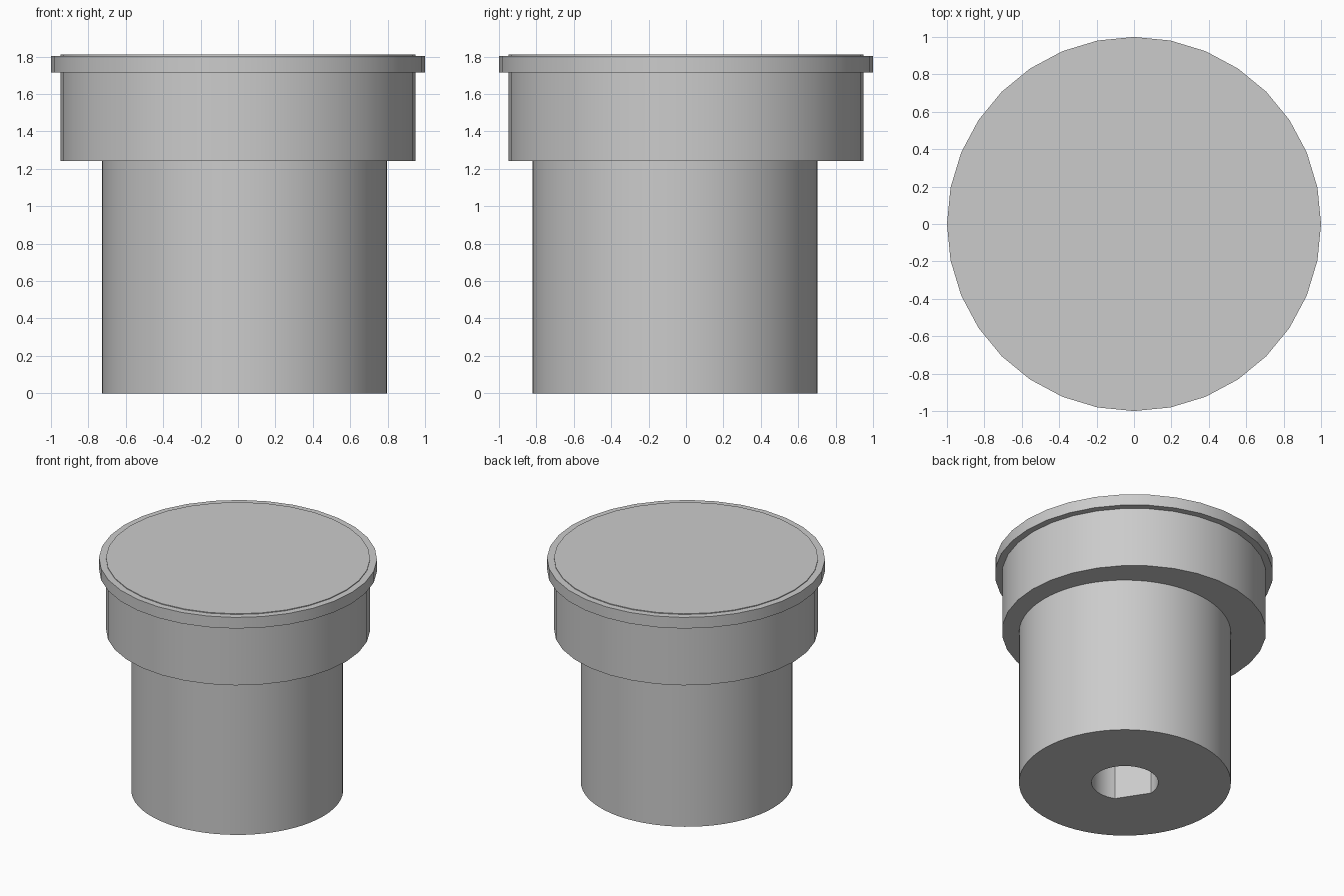
import bpy
import bmesh
from math import cos, sin, pi, radians, acos

cube = bpy.data.objects.get("Cube")
if cube:
    bpy.data.objects.remove(cube, do_unlink=True)

grey = bpy.data.materials.new("light grey")
grey.use_nodes = True
colour = (0.6, 0.6, 0.6, 1)
grey.diffuse_color = colour
grey.node_tree.nodes["Principled BSDF"].inputs["Base Color"].default_value = colour

STEM_X, STEM_Y = 0.035, -0.06
COLLAR_Z, CAP_Z, RIM_Z, TOP_Z = 1.242, 1.716, 1.804, 1.81


def circle(radius, sides):
    return [(radius * cos(2 * pi * i / sides), radius * sin(2 * pi * i / sides))
            for i in range(sides)]


def stack(name, sections, x=0, y=0):
    """Solid skinned through (outline, z) sections with equal point counts."""
    bm = bmesh.new()
    rings = [[bm.verts.new((px + x, py + y, z)) for px, py in outline]
             for outline, z in sections]
    count = len(rings[0])
    for low, high in zip(rings, rings[1:]):
        for i in range(count):
            j = (i + 1) % count
            bm.faces.new((low[i], low[j], high[j], high[i]))
    bm.faces.new(rings[0][::-1])
    bm.faces.new(rings[-1])
    mesh = bpy.data.meshes.new(name)
    bm.to_mesh(mesh)
    bm.free()
    mesh.materials.append(grey)
    obj = bpy.data.objects.new(name, mesh)
    bpy.context.collection.objects.link(obj)
    return obj


def activate(obj):
    bpy.ops.object.select_all(action="DESELECT")
    obj.select_set(True)
    bpy.context.view_layer.objects.active = obj


# Offset stem, wide collar, and flanged cap with a thin raised top
stem = stack("stem", [(circle(0.762, 64), 0), (circle(0.762, 64), COLLAR_Z)],
             STEM_X, STEM_Y)
collar = stack("collar", [(circle(0.95, 32), COLLAR_Z), (circle(0.95, 32), CAP_Z)])
cap = stack("cap", [(circle(1, 32), CAP_Z), (circle(1, 32), RIM_Z),
                    (circle(0.95, 32), RIM_Z), (circle(0.95, 32), TOP_Z)])

# D-shaped shaft bore: an arc closed by one flat
bore_radius, flat_distance, flat_angle = 0.24, 0.198, radians(213)
half = acos(flat_distance / bore_radius)
steps = 40
outline = []
for i in range(steps + 1):
    a = flat_angle + half + (2 * pi - 2 * half) * i / steps
    outline.append((bore_radius * cos(a), bore_radius * sin(a)))
cutter = stack("bore_cutter", [(outline, -0.1), (outline, 1.79)], STEM_X, STEM_Y)
cutter.hide_render = True

for part in (stem, collar, cap):
    cut = part.modifiers.new("bore", "BOOLEAN")
    cut.operation = "DIFFERENCE"
    cut.solver = "EXACT"
    cut.object = cutter
    activate(part)
    bpy.ops.object.modifier_apply(modifier=cut.name)
    bpy.ops.object.shade_smooth_by_angle(angle=radians(30))

bpy.data.objects.remove(cutter, do_unlink=True)
